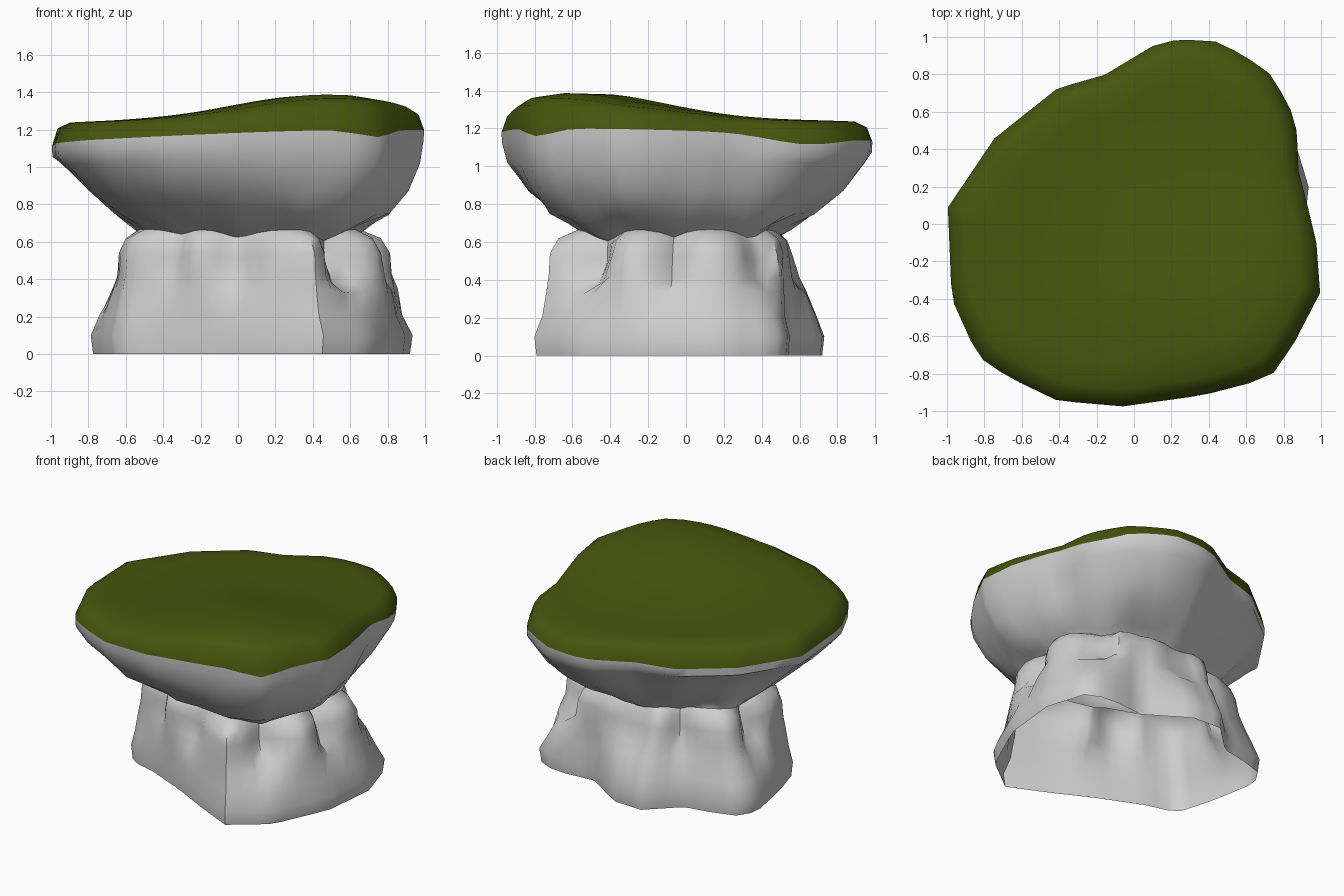
import bpy, bmesh, math, random
from mathutils import Vector

if "Cube" in bpy.data.objects:
    bpy.data.objects.remove(bpy.data.objects["Cube"])

random.seed(4)
N = 60

# Outlines read from the top (rim) and from the foot
RIM = [(1, -.37), (.98, -.1), (.92, .15), (.88, .3), (.88, .48), (.84, .62), (.74, .8), (.6, .9),
       (.45, .98), (.28, .99), (.14, .98), (-.16, .8), (-.41, .73), (-.75, .46), (-1, .09),
       (-.98, -.4), (-.84, -.71), (-.68, -.82), (-.41, -.95), (-.06, -.98), (.37, -.92),
       (.68, -.84), (.75, -.8), (.86, -.64)]
FOOT = [(.92, .2), (.82, .52), (.6, .54), (.38, .52), (.08, .71), (-.14, .72), (-.35, .52),
        (-.52, .49), (-.75, .42), (-.78, .28), (-.72, -.05), (-.64, -.32), (-.42, -.38),
        (-.1, -.52), (.17, -.66), (.45, -.79), (.7, -.6), (.88, -.2)]
# Recesses between the pillars: angle, half width (degrees), depth
GAPS = [(-90, 13, .8), (-42, 9, 1.2), (-6, 6, .8), (32, 8, .9), (85, 17, .8),
        (120, 8, .7), (168, 9, .8), (-132, 9, .5)]


def radius(poly, a):
    """Distance from the centre to a polygon along angle a."""
    d = Vector((math.cos(a), math.sin(a)))
    best = 0
    for p, q in zip(poly, poly[1:] + poly[:1]):
        p, e = Vector(p), Vector(q) - Vector(p)
        den = d.x * e.y - d.y * e.x
        if abs(den) < 1e-9:
            continue
        t = (p.x * e.y - p.y * e.x) / den
        s = (p.x * d.y - p.y * d.x) / den
        if t > 0 and -1e-6 <= s <= 1 + 1e-6:
            best = max(best, t)
    return best


def bump(a, centre, width):
    d = (a - centre + math.pi) % (2 * math.pi) - math.pi
    return math.exp(-(d / width) ** 2)


def gap(a):
    return sum(k * bump(a, math.radians(c), math.radians(w)) for c, w, k in GAPS)


ANG = [2 * math.pi * i / N for i in range(N)]
# snap the nearest ray to the main corners so the extents are kept
for x, y in [(1, -.37), (-1, .09), (.28, .99), (-.06, -.98), (.75, -.8), (-.75, .46),
             (.45, -.79), (-.14, .72)]:
    a = math.atan2(y, x) % (2 * math.pi)
    ANG[round(a / (2 * math.pi) * N) % N] = a
RIM_R = [radius(RIM, a) for a in ANG]
FOOT_R = [radius(FOOT, a) for a in ANG]


def top_z(x, y):
    return 1.24 + .15 * math.exp(-((x - .45) ** 2 / .45 + (y + .55) ** 2 / .4))


def seam_z(a):
    return 1.15 + .05 * math.cos(a + .7) - .04 * bump(a, -.82, .14) - .045 * bump(a, .65, .25)


def ring(z, mix, scale, tilt=0.0, rough=0.0, dent=0.0, drop=0.0):
    """Blend foot and rim outlines; dent and drop act in the gaps between pillars."""
    pts = []
    for a, rf, rr in zip(ANG, FOOT_R, RIM_R):
        g = gap(a)
        k = scale + tilt * math.cos(a + .35) + rough * random.uniform(-1, 1) - dent * g
        r = (rf * (1 - mix) + rr * mix) * k
        pts.append((r * math.cos(a), r * math.sin(a), z - drop * g))
    return pts


def loft(name, rings, mat, cap=None):
    bm = bmesh.new()
    vs = [[bm.verts.new(p) for p in r] for r in rings]
    for lo, hi in zip(vs, vs[1:]):
        for i in range(N):
            j = (i + 1) % N
            bm.faces.new((lo[i], lo[j], hi[j], hi[i]))
    if cap:
        c = bm.verts.new(cap)
        for i in range(N):
            bm.faces.new((vs[-1][i], vs[-1][(i + 1) % N], c))
    me = bpy.data.meshes.new(name)
    bm.to_mesh(me)
    bm.free()
    ob = bpy.data.objects.new(name, me)
    bpy.context.collection.objects.link(ob)
    me.materials.append(mat)
    bpy.context.view_layer.objects.active = ob
    ob.select_set(True)
    bpy.ops.object.shade_smooth_by_angle(angle=math.radians(50))
    ob.select_set(False)
    return ob


def material(name, col):
    m = bpy.data.materials.new(name)
    m.diffuse_color = (*col, 1)
    m.use_nodes = True
    m.node_tree.nodes["Principled BSDF"].inputs["Base Color"].default_value = m.diffuse_color
    return m


stone = material("pale stone", (.62, .62, .62))
moss = material("moss green", (.062, .092, .004))


def rim_ring(s, drop):
    return [(r * s * math.cos(a), r * s * math.sin(a), seam_z(a) - drop)
            for a, r in zip(ANG, RIM_R)]


# Stone: spreading foot, separate pillars, undercut crevice, flaring head (open below)
loft("rock_body", [
    ring(0, 0, 1),
    ring(.1, 0, 1.015),
    ring(.21, .05, .955, 0, 0, .01),
    ring(.35, .14, .90, .03, .008, .05, .02),
    ring(.43, .18, .87, .03, .01, .14, .05),
    ring(.54, .22, .85, .04, .012, .19, .04),
    ring(.62, .25, .80, .03, .012, .16, .04),
    ring(.665, .28, .69, .02, .01, .06, .05),
    ring(.70, .45, .71, .04, .012, .05, .06),
    ring(.75, .70, .78, .07, .012, .05, .03),
    ring(.87, .95, .86, .06, .008, .01),
    ring(1.02, 1, .96, .015, .004),
    rim_ring(.992, .055),
    rim_ring(.995, 0)], stone)


# Moss cap: rounded shoulder and gently swelling top
def cap_ring(s, drop):
    out = []
    for a, r in zip(ANG, RIM_R):
        x, y = r * s * math.cos(a), r * s * math.sin(a)
        out.append((x, y, top_z(x, y) - drop))
    return out


loft("moss_cap", [rim_ring(.995, 0), cap_ring(.965, .035), cap_ring(.9, .004),
                  cap_ring(.75, 0), cap_ring(.5, 0), cap_ring(.25, 0)],
     moss, (0, 0, top_z(0, 0)))
